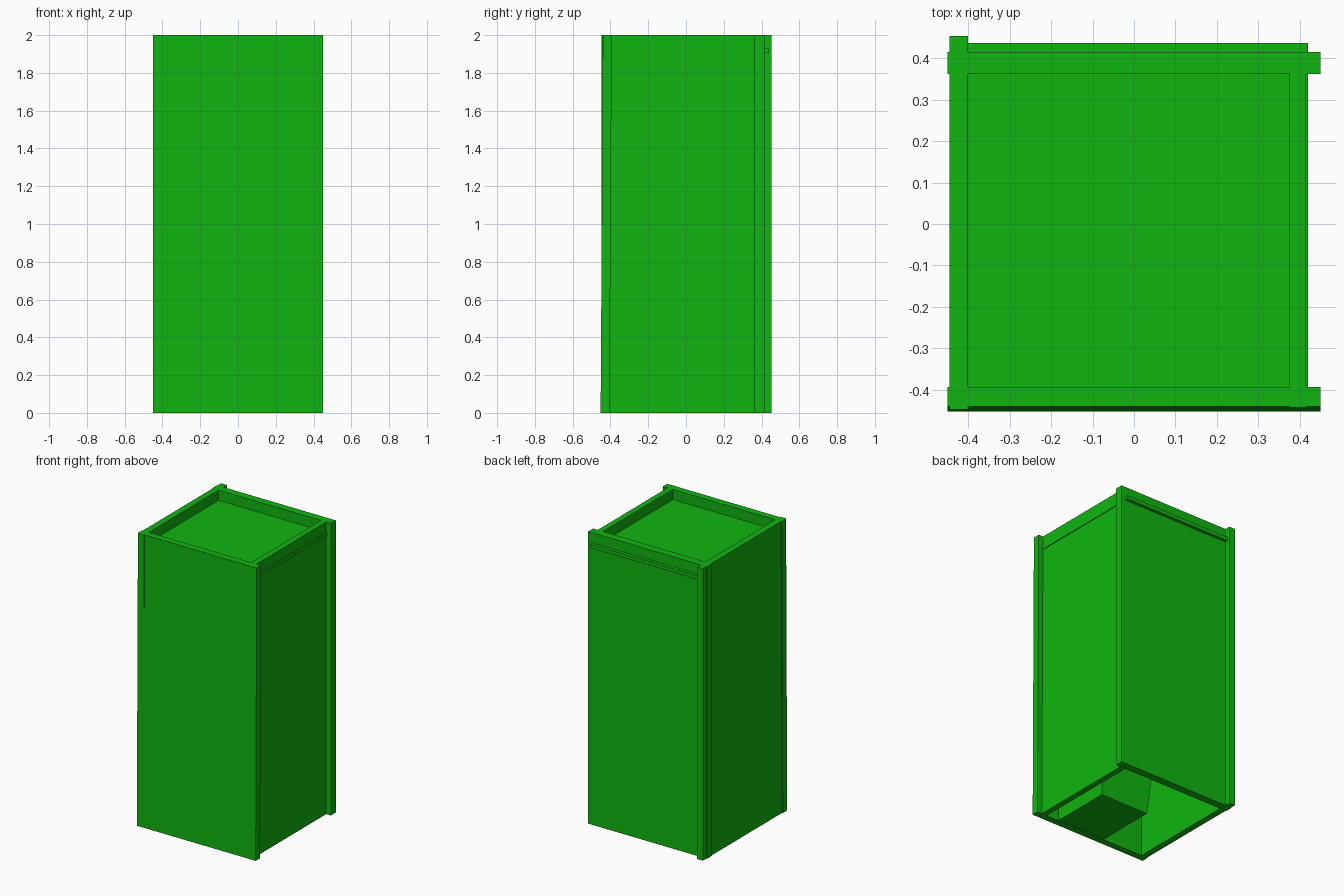
import bpy, bmesh

if "Cube" in bpy.data.objects:
    bpy.data.objects.remove(bpy.data.objects["Cube"])

green = bpy.data.materials.new("green")
green.diffuse_color = (0.005, 0.46, 0.005, 1)
green.use_nodes = True
green.node_tree.nodes["Principled BSDF"].inputs["Base Color"].default_value = green.diffuse_color


def block(name, x, y, z, bottom_x=None, bottom_y=None):
    """Box from (min, max) ranges; the bottom may use its own ranges for a lean or taper."""
    me = bpy.data.meshes.new(name)
    bm = bmesh.new()
    bmesh.ops.create_cube(bm, size=1)
    for v in bm.verts:
        low = v.co.z < 0
        rx = bottom_x if low and bottom_x else x
        ry = bottom_y if low and bottom_y else y
        i, j = int(v.co.x > 0), int(v.co.y > 0)
        v.co = (rx[i], ry[j], z[0] if low else z[1])
    bm.to_mesh(me)
    bm.free()
    me.materials.append(green)
    ob = bpy.data.objects.new(name, me)
    bpy.context.collection.objects.link(ob)
    return ob


# Side walls, running past the front and back walls
block("left_wall", (-0.445, -0.40), (-0.447, 0.453), (0, 2))
block("right_wall", (0.375, 0.415), (-0.442, 0.415), (0, 2))

# Back wall and slightly leaning front wall
block("back_wall", (-0.45, 0.45), (0.362, 0.415), (0, 2))
block("front_wall", (-0.45, 0.45), (-0.44, -0.393), (0, 2),
      bottom_y=(-0.452, -0.405))

# Thin roof panel set below the wall tops, poking out at the back and right
block("roof_panel", (-0.42, 0.42), (-0.42, 0.437), (1.905, 1.93))

# Bench inside against the front wall, widening upwards
block("inner_bench", (-0.13, 0.29), (-0.395, 0.05), (0, 0.45),
      bottom_x=(-0.09, 0.28), bottom_y=(-0.40, 0.02))
